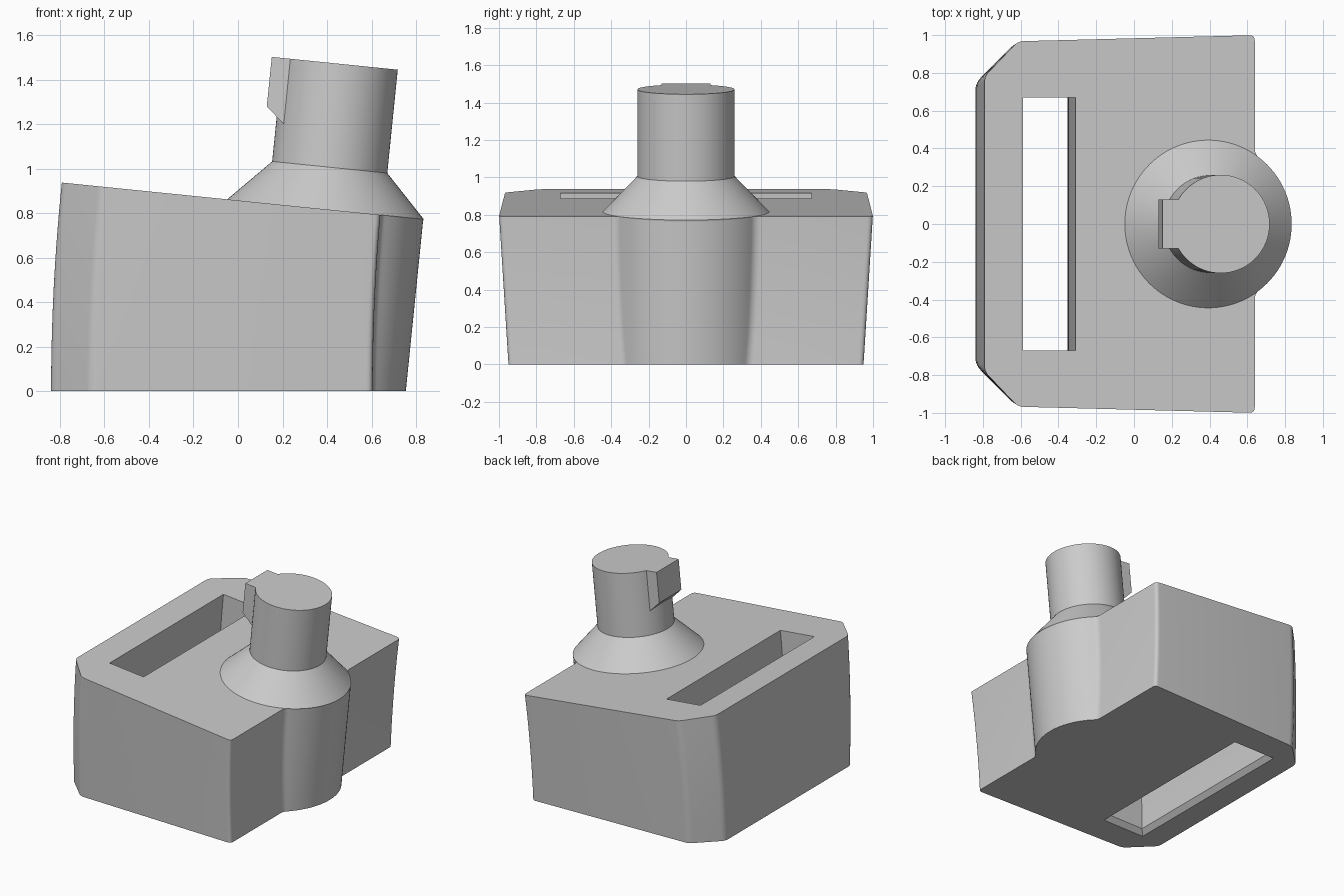
import bpy, bmesh, math
from mathutils import Vector, Matrix

if "Cube" in bpy.data.objects:
    bpy.data.objects.remove(bpy.data.objects["Cube"], do_unlink=True)

TILT = math.atan(0.1014)
BASE = Vector((0.393, 0, 0.817))     # centre of the cone foot on the sloped top
FOOT, NECK, FILLET = 0.444, 0.26, 0.06
FRAME = Matrix.Translation(BASE) @ Matrix.Rotation(TILT, 4, 'Y')

grey = bpy.data.materials.new("neutral_grey")
grey.use_nodes = True
grey.diffuse_color = (0.6, 0.6, 0.6, 1)
grey.node_tree.nodes["Principled BSDF"].inputs["Base Color"].default_value = (0.6, 0.6, 0.6, 1)


def loft(name, rings):
    """Closed solid through rings of equal point count."""
    bm = bmesh.new()
    loops = [[bm.verts.new(p) for p in ring] for ring in rings]
    n = len(loops[0])
    for a, b in zip(loops, loops[1:]):
        for i in range(n):
            j = (i + 1) % n
            bm.faces.new((a[i], a[j], b[j], b[i]))
    bm.faces.new(loops[0][::-1])
    bm.faces.new(loops[-1])
    bmesh.ops.recalc_face_normals(bm, faces=bm.faces)
    mesh = bpy.data.meshes.new(name)
    bm.to_mesh(mesh)
    bm.free()
    mesh.materials.append(grey)
    ob = bpy.data.objects.new(name, mesh)
    bpy.context.collection.objects.link(ob)
    return ob


def smooth(ob):
    bpy.ops.object.select_all(action='DESELECT')
    ob.select_set(True)
    bpy.context.view_layer.objects.active = ob
    bpy.ops.object.shade_smooth_by_angle(angle=math.radians(30))


def bend(z):
    return 0.055 * z * z


def arc(c, r, a0, a1, n):
    return [c + r * Vector((math.cos(a0 + (a1 - a0) * i / n), math.sin(a0 + (a1 - a0) * i / n)))
            for i in range(n + 1)]


def rounded(prev, p, nxt, r, n=5):
    """Soft corner as a short quadratic curve."""
    a = p + (prev - p).normalized() * r
    b = p + (nxt - p).normalized() * r
    return [a.lerp(p, i / n).lerp(p.lerp(b, i / n), i / n) for i in range(n + 1)]


def outline(z):
    """Body cross-section at one height: bulge, fillet, rear corner, chamfer, mirrored."""
    d, s = bend(z), 1 + 0.066 * z
    face = 0.605 + d
    c = Vector((BASE.x + (z - BASE.z) * math.tan(TILT), 0))
    fx = face + FILLET
    f = Vector((fx, math.sqrt((FOOT + FILLET) ** 2 - (fx - c.x) ** 2)))
    ang = math.atan2(f.y, f.x - c.x)
    half = arc(c, FOOT, 0, ang, 20) + arc(f, FILLET, ang + math.pi, math.pi, 8)[1:]
    pts = [Vector((x + d, y * s)) for x, y in ((0.605, 0.95), (-0.66, 0.912), (-0.84, 0.735), (-0.84, 0))]
    pts.insert(0, half[-1])
    for i in (1, 2, 3):
        half += rounded(pts[i - 1], pts[i], pts[i + 1], 0.03)
    return half + [Vector((p.x, -p.y)) for p in reversed(half[1:])]


def top_z(x):
    return BASE.z - (x - BASE.x) * math.tan(TILT)


def body_point(k, t):
    z = t * 0.85
    for _ in range(8):
        p = outline(z)[k]
        z = t * top_z(p.x)
    return (p.x, p.y, z)


# Block with a gently bowed wall, cut flat along the sloped top
LEVELS = 10
count = len(outline(0))
body = loft("body", [[body_point(k, i / LEVELS) for k in range(count)] for i in range(LEVELS + 1)])


# Bowed slot through the block with a flared lower rim
def slot_ring(z, grow):
    x0, x1, y = -0.635 + bend(z) - grow, -0.352 + bend(z) + grow, 0.67 + grow
    return [(x0, -y, z), (x1, -y, z), (x1, y, z), (x0, y, z)]


cutter = loft("slot_cutter", [slot_ring(-0.04, 0.07), slot_ring(0.035, 0)]
              + [slot_ring(0.035 + 0.1 * i, 0) for i in range(1, 11)])
cutter.hide_render = True
cut = body.modifiers.new("slot", 'BOOLEAN')
cut.operation, cut.solver, cut.object = 'DIFFERENCE', 'EXACT', cutter
bpy.context.view_layer.objects.active = body
bpy.ops.object.modifier_apply(modifier=cut.name)
bpy.data.objects.remove(cutter, do_unlink=True)
smooth(body)

# Tilted cone foot and cylindrical neck
SEG = 96
profile = ((FOOT - 0.005, -0.02), (FOOT, 0), (NECK, 0.19), (NECK, 0.657))
neck = loft("neck", [[FRAME @ Vector((r * math.cos(math.tau * i / SEG), r * math.sin(math.tau * i / SEG), z))
                      for i in range(SEG)] for r, z in profile])
smooth(neck)

# Key rib on the neck with a sloped lower end
rib = ((-0.309, 0.657), (-0.309, 0.434), (-0.2, 0.34), (-0.2, 0.657))
loft("neck_key", [[FRAME @ Vector((x, y, z)) for x, z in rib] for y in (-0.13, 0.13)])
